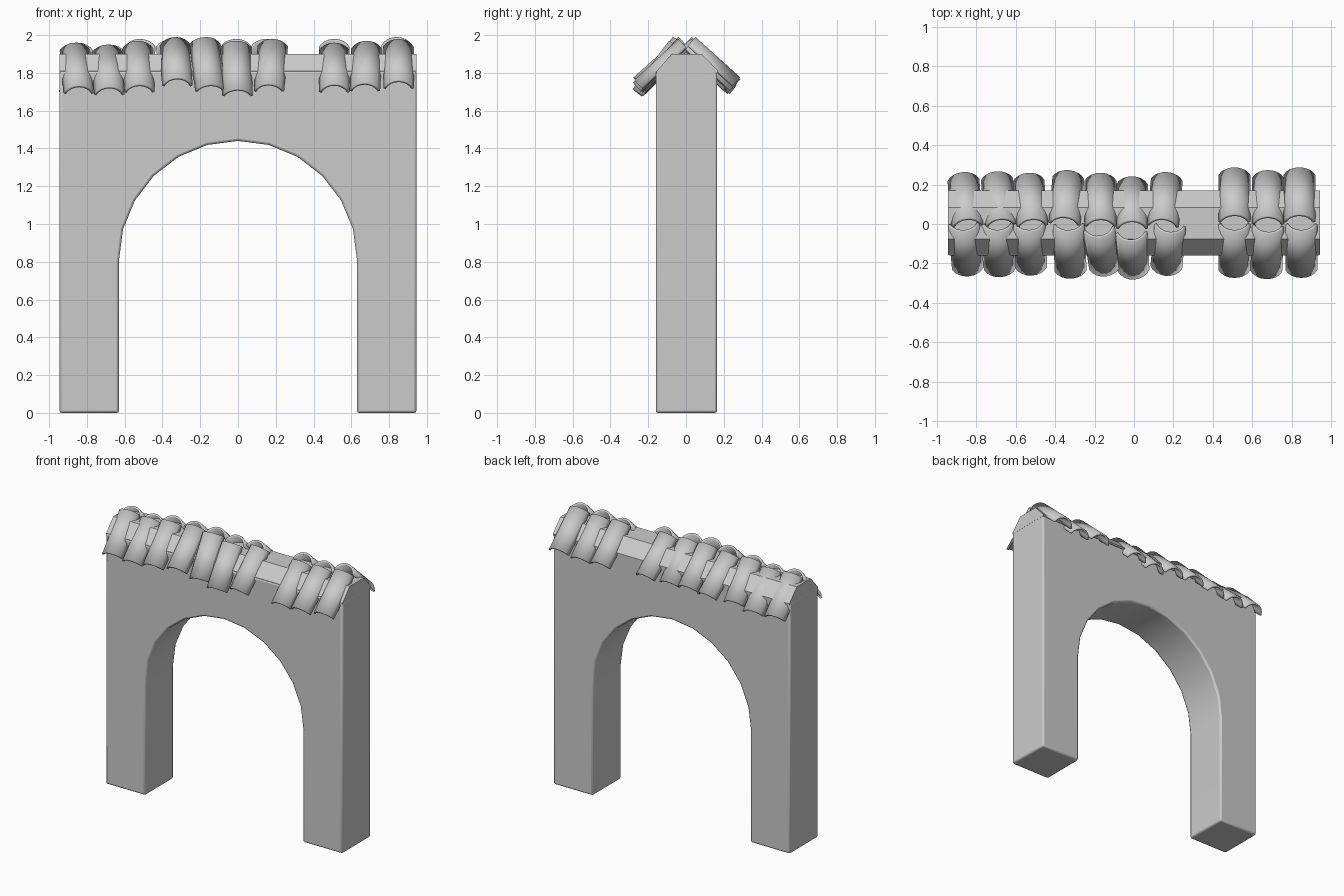
import bpy, bmesh
from math import sin, cos, pi, radians
from mathutils import Vector, Matrix

if "Cube" in bpy.data.objects:
    bpy.data.objects.remove(bpy.data.objects["Cube"])

stone = bpy.data.materials.new("grey_stone")
stone.use_nodes = True
GREY = (0.6, 0.6, 0.6, 1)
stone.diffuse_color = GREY
stone.node_tree.nodes["Principled BSDF"].inputs["Base Color"].default_value = GREY


def add_object(name, mesh):
    obj = bpy.data.objects.new(name, mesh)
    bpy.context.collection.objects.link(obj)
    return obj


def smooth(obj, angle):
    bpy.ops.object.select_all(action="DESELECT")
    obj.select_set(True)
    bpy.context.view_layer.objects.active = obj
    bpy.ops.object.shade_smooth_by_angle(angle=radians(angle))


def mesh_from(bm, name):
    bmesh.ops.recalc_face_normals(bm, faces=bm.faces)
    mesh = bpy.data.meshes.new(name)
    bm.to_mesh(mesh)
    bm.free()
    mesh.materials.append(stone)
    return mesh


def extruded(name, profile, start, depth):
    """Extrude a closed 3D profile along a vector."""
    bm = bmesh.new()
    face = bm.faces.new([bm.verts.new(Vector(p) + start) for p in profile])
    result = bmesh.ops.extrude_face_region(bm, geom=[face])
    moved = [v for v in result["geom"] if isinstance(v, bmesh.types.BMVert)]
    bmesh.ops.translate(bm, verts=moved, vec=depth)
    return add_object(name, mesh_from(bm, name))


# Arched wall
HALF, INNER, SPRING, TOP = 0.945, 0.63, 0.81, 1.81
STEPS = 12
outline = [(-HALF, 0, 0), (-INNER, 0, 0)]
for i in range(STEPS + 1):
    a = pi * i / STEPS
    outline.append((-INNER * cos(a), 0, SPRING + INNER * sin(a)))
outline += [(INNER, 0, 0), (HALF, 0, 0), (HALF, 0, TOP), (-HALF, 0, TOP)]
wall = extruded("arched_wall", outline, Vector((0, -0.16, 0)), Vector((0, 0.325, 0)))
bevel = wall.modifiers.new("soft_edges", "BEVEL")
bevel.width = 0.012
bevel.segments = 2
bevel.limit_method = "ANGLE"
smooth(wall, 40)

# Ridge beam under the tiles
gable = [(0, -0.155, TOP - 0.01), (0, 0.17, TOP - 0.01), (0, 0.17, TOP),
         (0, 0.085, 1.9), (0, -0.075, 1.9), (0, -0.155, TOP)]
extruded("ridge_beam", gable, Vector((-HALF, 0, 0)), Vector((2 * HALF, 0, 0)))

# One barrel tile, shared by every copy: x across, y from ridge to eave, z outward
WIDTH, LENGTH, RISE, ARC = 0.162, 0.32, 0.058, 8
bm = bmesh.new()
rows = []
for y in (0, LENGTH):
    row = []
    for i in range(ARC + 1):
        a = pi * (0.12 + 0.76 * i / ARC)
        x = -WIDTH / 2 * cos(a) / cos(pi * 0.12)
        z = RISE * (sin(a) - 1) / (1 - sin(pi * 0.12))
        row.append(bm.verts.new((x, y, z)))
    rows.append(row)
for i in range(ARC):
    bm.faces.new((rows[0][i], rows[0][i + 1], rows[1][i + 1], rows[1][i]))
mesh = mesh_from(bm, "barrel_tile")
if mesh.polygons[ARC // 2].normal.z < 0:
    mesh.flip_normals()

# Tile rows in hundredths: ridge x, eave x, ridge distance, ridge height; then pitch
FRONT = [(-86, -84, 4, 196, 45), (-69, -68, 4, 195, 44), (-53, -52, 4, 197, 46),
         (-33, -32, 4, 199, 42), (-17, -14, 7, 199, 52), (-1, 0, 9, 197, 53),
         (18, 16, 5, 198, 48), (51, 51, 4, 196, 43), (68, 67, 5, 197, 44),
         (85, 85, 4, 198, 43)]
BACK = [(-85, -87, 3, 196, 43), (-68, -70, 3, 195, 42), (-52, -54, 3, 198, 44),
        (-35, -33, 4, 198, 43), (-17, -17, 3, 199, 44), (-1, -1, 2, 198, 46),
        (15, 17, 3, 198, 43), (51, 51, 5, 198, 42), (68, 68, 4, 197, 43),
        (84, 84, 5, 199, 42)]


def lay_row(name, side, tiles):
    for i, (ridge_x, eave_x, dist, height, pitch) in enumerate(tiles):
        p = radians(pitch)
        skew = (eave_x - ridge_x) / 100
        down = Vector((skew, side * LENGTH * cos(p), -LENGTH * sin(p))).normalized()
        across = down.cross(Vector((0, 0, 1))).normalized()
        out = across.cross(down)
        tile = add_object(f"{name}_{i + 1}", mesh)
        frame = Matrix((across, down, out)).transposed().to_4x4()
        frame.translation = (ridge_x / 100, side * dist / 100, height / 100)
        tile.matrix_world = frame
        solid = tile.modifiers.new("thickness", "SOLIDIFY")
        solid.thickness = 0.014
        solid.offset = -1
        if i == 0:
            smooth(tile, 40)


lay_row("front_tile", -1, FRONT)
lay_row("back_tile", 1, BACK)
